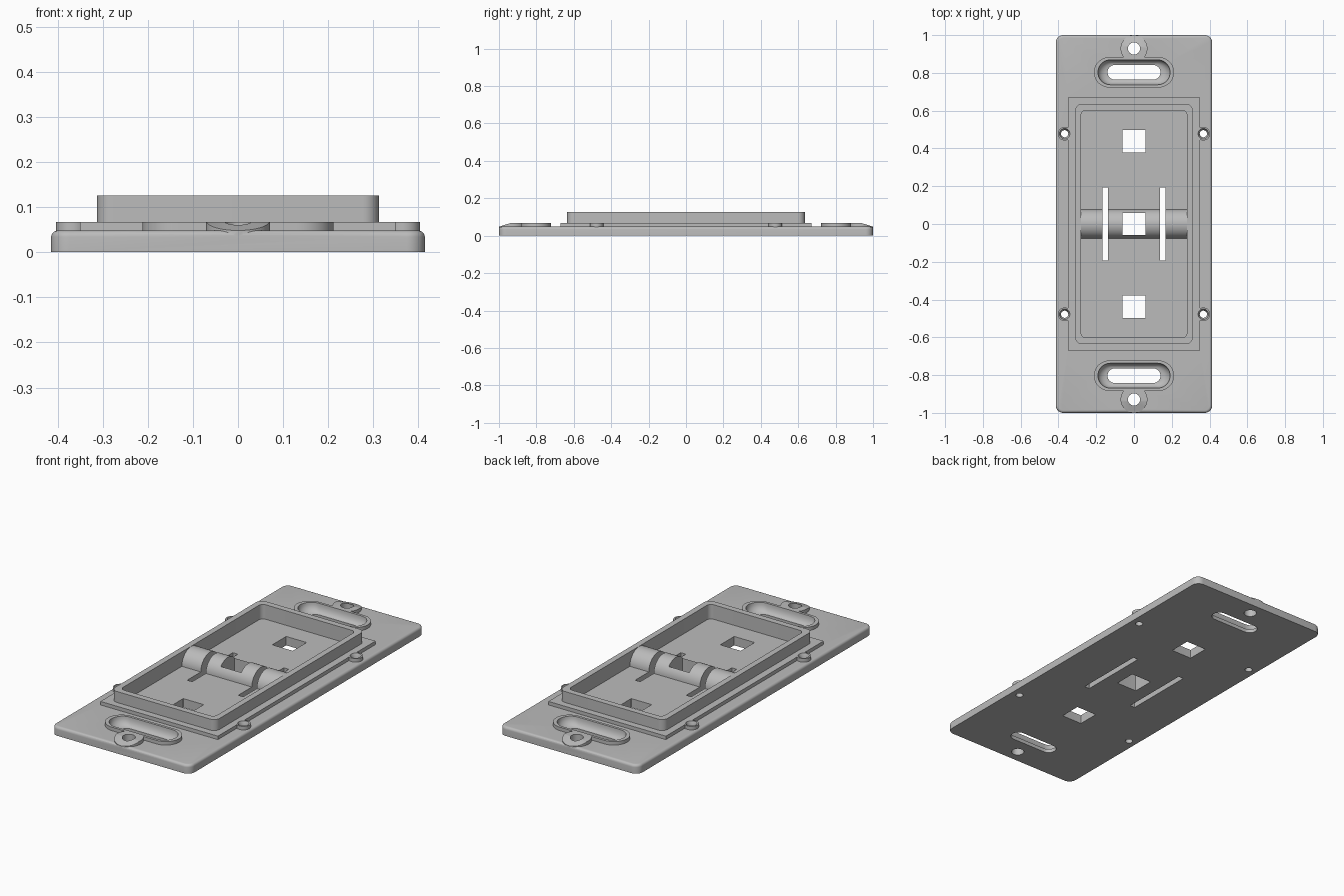
import bpy, bmesh, math
from mathutils import Vector

if "Cube" in bpy.data.objects:
    bpy.data.objects.remove(bpy.data.objects["Cube"], do_unlink=True)

FLOOR, PAD, RIM = 0.048, 0.067, 0.126

grey = bpy.data.materials.new("plain grey")
grey.use_nodes = True
grey.diffuse_color = (0.5, 0.5, 0.5, 1)
grey.node_tree.nodes["Principled BSDF"].inputs["Base Color"].default_value = (0.5, 0.5, 0.5, 1)


def outline(hx, hy, r, z, cx=0, cy=0, n=10):
    """Rounded rectangle ring; a slot when r = hy, a circle when r = hx = hy."""
    pts = []
    for k, (sx, sy) in enumerate([(1, 1), (-1, 1), (-1, -1), (1, -1)]):
        for i in range(n + 1):
            a = math.pi / 2 * (k + i / n)
            p = Vector((cx + sx * (hx - r) + r * math.cos(a),
                        cy + sy * (hy - r) + r * math.sin(a), z))
            if not pts or min((p - pts[-1]).length, (p - pts[0]).length) > 1e-5:
                pts.append(p)
    return pts


def loft(name, rings):
    """Closed solid through a list of equal rings."""
    bm = bmesh.new()
    loops = [[bm.verts.new(p) for p in ring] for ring in rings]
    for a, b in zip(loops, loops[1:]):
        for i in range(len(a)):
            j = (i + 1) % len(a)
            bm.faces.new((a[i], a[j], b[j], b[i]))
    bm.faces.new(loops[0][::-1])
    bm.faces.new(loops[-1])
    bmesh.ops.recalc_face_normals(bm, faces=bm.faces)
    mesh = bpy.data.meshes.new(name)
    bm.to_mesh(mesh)
    bm.free()
    mesh.materials.append(grey)
    obj = bpy.data.objects.new(name, mesh)
    bpy.context.collection.objects.link(obj)
    return obj


def prism(name, hx, hy, r, z0, z1, cx=0, cy=0):
    return loft(name, [outline(hx, hy, r, z, cx, cy) for z in (z0, z1)])


def combine(tool, operation):
    """Apply a boolean to the plate and discard the tool."""
    mod = plate.modifiers.new("combine", 'BOOLEAN')
    mod.operation, mod.solver, mod.object = operation, 'EXACT', tool
    bpy.context.view_layer.objects.active = plate
    bpy.ops.object.modifier_apply(modifier=mod.name)
    bpy.data.objects.remove(tool, do_unlink=True)


def add(tool):
    combine(tool, 'UNION')


def cut(tool):
    combine(tool, 'DIFFERENCE')


# Base plate with a rounded upper edge
fillet = 0.014
rings = [outline(0.414, 1, 0.04, 0)]
for i in range(6):
    a = math.pi / 2 * i / 5
    inset = fillet * (1 - math.cos(a))
    rings.append(outline(0.414 - inset, 1 - inset, 0.04 - inset, FLOOR - fillet + fillet * math.sin(a)))
plate = loft("mounting_plate", rings)

# Raised pad and frame
add(prism("pad", 0.35, 0.671, 0.001, 0.03, PAD))
add(prism("frame", 0.312, 0.635, 0.035, 0.025, RIM))

# Bosses for the long slots, end tabs and side screws
for s in (1, -1):
    add(prism("slot_boss", 0.212, 0.08, 0.08, 0.02, PAD, 0, s * 0.803))
    add(prism("end_tab", 0.071, 0.071, 0.071, 0.02, PAD, 0, s * 0.929))
    for x in (0.367, -0.367):
        add(prism("screw_boss", 0.036, 0.036, 0.036, 0.022, PAD, x, s * 0.478))

# Recess inside the frame and the half-round bar across it
cut(prism("frame_recess", 0.28, 0.602, 0.025, FLOOR, 0.2))
arch = [(0.078 * math.cos(math.pi * i / 24), FLOOR + 0.077 * math.sin(math.pi * i / 24)) for i in range(25)]
arch += [(-0.078, 0.035), (0.078, 0.035)]
add(loft("cross_bar", [[Vector((x, y, z)) for y, z in arch] for x in (-0.29, 0.29)]))

# Square windows and narrow slots
for y in (-0.438, 0, 0.438):
    cut(prism("square_hole", 0.061, 0.059, 0.001, -0.1, 0.2, 0, y))
for x in (-0.152, 0.152):
    cut(prism("narrow_slot", 0.015, 0.194, 0.001, -0.1, 0.2, x))

for s in (1, -1):
    # Long slot with a bowl-shaped countersink
    rings = [outline(0.14, 0.039, 0.039, -0.1, 0, s * 0.803)]
    for i in range(7):
        a = math.pi / 2 * i / 6
        grow = 0.027 * math.sin(a)
        rings.append(outline(0.14 + grow * 1.9, 0.039 + grow, 0.039 + grow,
                             PAD - 0.047 * math.cos(a), 0, s * 0.803))
    rings.append(outline(0.1913, 0.066, 0.066, 0.1, 0, s * 0.803))
    cut(loft("long_slot", rings))
    # End hole and sloping tab tip
    cut(prism("end_hole", 0.032, 0.032, 0.032, -0.1, 0.2, 0, s * 0.929))
    wedge = [(0.88, 0.086), (1.06, 0.029), (1.06, 0.086)]
    cut(loft("tab_slope", [[Vector((x, s * y, z)) for y, z in wedge] for x in (-0.1, 0.1)]))
    # Countersunk side screw holes
    for x in (0.367, -0.367):
        cut(loft("screw_hole", [outline(r, r, r, z, x, s * 0.478) for r, z in
                                ((0.019, -0.1), (0.019, 0.045), (0.028, PAD), (0.028, 0.2))]))

# Smooth curved walls, crisp edges
bpy.ops.object.select_all(action='DESELECT')
plate.select_set(True)
bpy.context.view_layer.objects.active = plate
bpy.ops.object.shade_smooth_by_angle(angle=math.radians(30))
